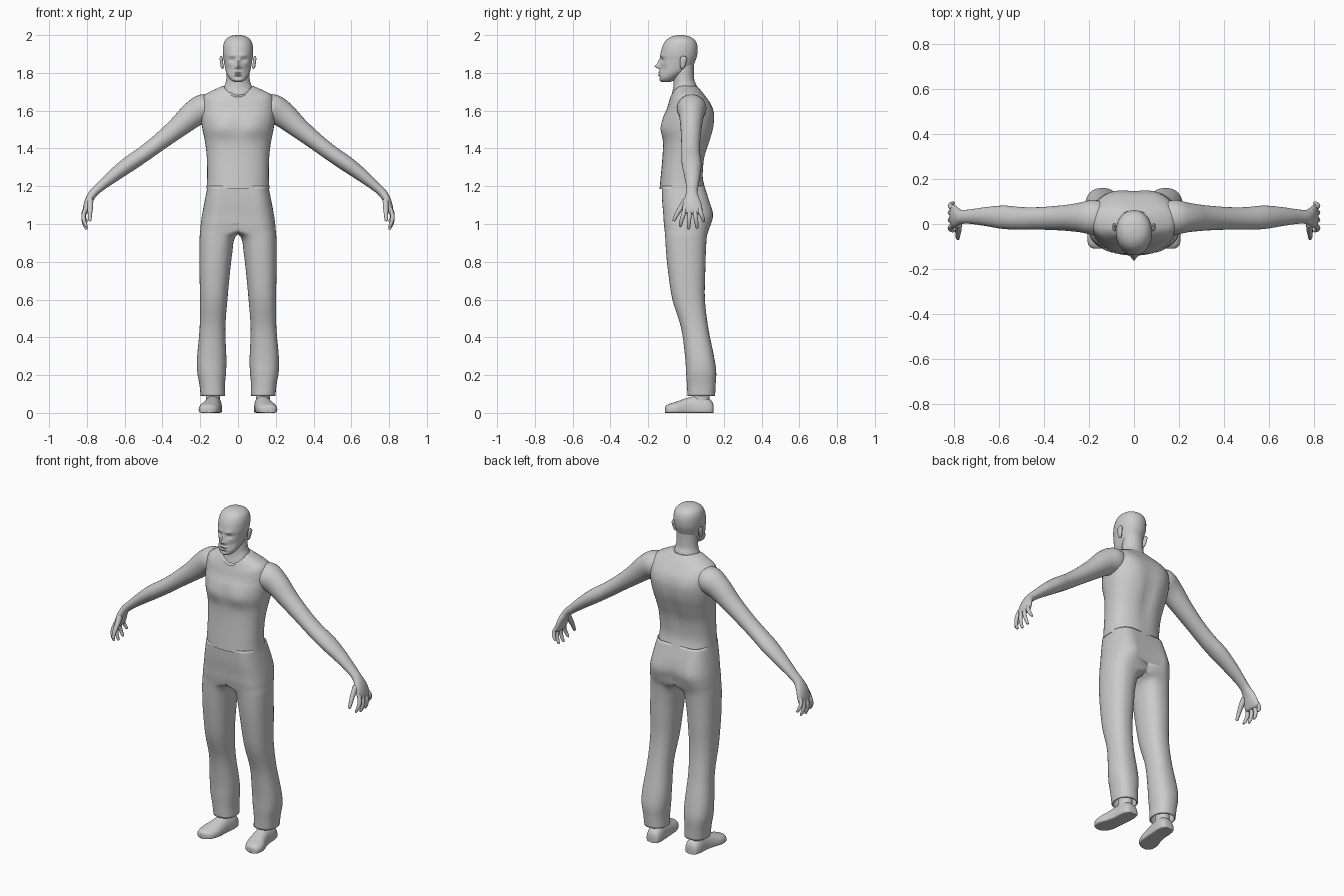
import bpy, bmesh, math
from mathutils import Vector


def resample(rows, k):
    """Catmull-Rom interpolation through rows of numbers."""
    out = []
    for i in range(len(rows) - 1):
        a, b, c, d = (rows[max(i - 1, 0)], rows[i], rows[i + 1], rows[min(i + 2, len(rows) - 1)])
        for j in range(k):
            t = j / k
            out.append([.5 * (2 * q + (r - p) * t + (2 * p - 5 * q + 4 * r - s) * t * t
                              + (3 * q - p - 3 * r + s) * t ** 3) for p, q, r, s in zip(a, b, c, d)])
    out.append(list(rows[-1]))
    return out


def pw(v, p):
    return 0 if abs(v) < 1e-6 else math.copysign(abs(v) ** p, v)


def angles(n):
    return [(math.cos(2 * math.pi * i / n), math.sin(2 * math.pi * i / n)) for i in range(n)]


def bump(rings, bumps, ymid=0):
    """Push the front (-1) or back (+1) in y with soft symmetric bumps."""
    for ring in rings:
        for v in ring:
            x, y, z = v
            for bx, side, bz, rx, rz, d in bumps:
                if (y - ymid) * side > 0:
                    w = math.exp(-((abs(x) - bx) / rx) ** 2 - ((z - bz) / rz) ** 2)
                    v.y += d * w * min(1, abs(y - ymid) / .06)


def loft(name, rings, mirror=False, caps=True, half=False, thick=0):
    bm = bmesh.new()
    vs = [[bm.verts.new(p) for p in r] for r in rings]
    n = len(rings[0])
    for a, b in zip(vs, vs[1:]):
        for i in range(n):
            q = (a[i], a[(i + 1) % n], b[(i + 1) % n], b[i])
            if not (half and all(v.co.x < 1e-4 for v in q)):
                bm.faces.new(q)
    if caps:
        bm.faces.new(vs[0])
        bm.faces.new(vs[-1])
    bmesh.ops.delete(bm, geom=[v for v in bm.verts if not v.link_faces], context='VERTS')
    bmesh.ops.recalc_face_normals(bm, faces=bm.faces)
    me = bpy.data.meshes.new(name)
    bm.to_mesh(me)
    bm.free()
    for p in me.polygons:
        p.use_smooth = True
    me.set_sharp_from_angle(angle=math.radians(50))
    ob = bpy.data.objects.new(name, me)
    bpy.context.collection.objects.link(ob)
    if mirror:
        ob.modifiers.new("mirror", 'MIRROR').merge_threshold = .0005
    if thick:
        ob.modifiers.new("cloth", 'SOLIDIFY').thickness = thick
    return ob


def body_rings(rows, k, n, p=.85):
    """Horizontal sections: z side, z front, z back, half width, y front, y back."""
    rings = []
    for zs, zf, zb, hw, yf, yb in resample(rows, k):
        rings.append([Vector((hw * pw(c, p), (yf + yb) / 2 + (yb - yf) / 2 * pw(s, p),
                              zs + ((zb if s > 0 else zf) - zs) * s * s)) for c, s in angles(n)])
    return rings


def tube(name, rows, k=4, n=20):
    """Tube along a path: x, y, z, radius across, radius in y."""
    rows = resample(rows, k)
    cs = [Vector(r[:3]) for r in rows]
    rings = []
    for i, r in enumerate(rows):
        t = (cs[min(i + 1, len(cs) - 1)] - cs[max(i - 1, 0)]).normalized()
        u = t.cross(Vector((0, 1, 0))).normalized()
        v = u.cross(t)
        rings.append([cs[i] + u * r[3] * c + v * r[4] * s for c, s in angles(n)])
    return loft(name, rings, mirror=True)


def flat(rows):
    return [(z, z, z, *r) for z, *r in rows]


# Sleeveless shirt with scooped neckline
shirt = body_rings(flat([
    (1.185, .167, -.14, .103), (1.25, .163, -.134, .09), (1.35, .165, -.125, .1),
    (1.43, .174, -.122, .125), (1.5, .188, -.13, .145), (1.56, .196, -.122, .15)]) + [
    (1.61, 1.595, 1.6, .197, -.108, .145), (1.645, 1.615, 1.635, .194, -.1, .132),
    (1.682, 1.635, 1.67, .178, -.094, .108), (1.707, 1.655, 1.7, .135, -.088, .085),
    (1.732, 1.672, 1.728, .077, -.083, .06)], 5, 48)
bump(shirt, [(.08, -1, 1.51, .055, .05, -.01), (0, -1, 1.52, .02, .06, .005),
             (0, 1, 1.43, .03, .13, -.012), (.1, 1, 1.58, .05, .07, .006)])
loft("shirt", shirt)

# Neck
loft("neck", body_rings([
    (1.69, 1.64, 1.69, .085, -.085, .065), (1.733, 1.675, 1.733, .071, -.079, .056),
    (1.76, 1.72, 1.76, .063, -.068, .045), (1.8, 1.77, 1.8, .06, -.065, .042),
    (1.85, 1.83, 1.85, .058, -.06, .042)], 4, 32, 1))

# Head with a modelled face
head = body_rings(flat([
    (1.753, .022, -.132, -.08), (1.762, .038, -.141, -.06), (1.78, .052, -.143, -.035),
    (1.805, .063, -.14, .005), (1.835, .07, -.138, .036), (1.87, .076, -.136, .052),
    (1.9, .08, -.135, .06), (1.94, .079, -.125, .061), (1.97, .07, -.108, .05),
    (1.988, .052, -.085, .028), (1.997, .03, -.06, .002), (2.0, .01, -.035, -.02)]), 5, 72, .95)
bump(head, [(0, -1, 1.834, .011, .011, -.024), (0, -1, 1.855, .009, .018, -.013),
            (.014, -1, 1.829, .006, .006, -.008), (.03, -1, 1.868, .015, .01, .013),
            (.03, -1, 1.868, .008, .005, -.005), (.028, -1, 1.893, .022, .008, -.005),
            (0, -1, 1.803, .02, .005, -.008), (0, -1, 1.789, .018, .005, -.008),
            (0, -1, 1.796, .025, .0035, .006), (0, -1, 1.776, .025, .007, .005),
            (.045, -1, 1.82, .015, .02, .006)], -.03)
loft("head", head)

# Ears
tube("ear", [(.08, -.02, 1.822, .004, .006), (.083, -.019, 1.832, .008, .012),
             (.087, -.016, 1.855, .008, .017), (.089, -.012, 1.877, .008, .018),
             (.089, -.009, 1.888, .003, .008)], 4, 16)

# Arms down to the palms
tube("arm", [
    (.13, .03, 1.62, .058, .065), (.18, .03, 1.612, .076, .078), (.24, .029, 1.578, .069, .066),
    (.32, .027, 1.51, .055, .056), (.42, .025, 1.43, .045, .05), (.5, .025, 1.37, .042, .05),
    (.58, .03, 1.315, .041, .052), (.66, .033, 1.255, .034, .042), (.73, .033, 1.197, .025, .032),
    (.766, .031, 1.163, .023, .031), (.788, .031, 1.128, .021, .043), (.801, .033, 1.09, .019, .052),
    (.808, .034, 1.062, .014, .052), (.81, .034, 1.052, .006, .04)], 4, 28)

# Fingers and thumb
for i, (y0, y1, tip) in enumerate([(-.006, -.03, .985), (.02, .014, .972), (.045, .058, .977), (.07, .093, 1.01)]):
    h = 1.075 - tip
    tube(f"finger_{i + 1}", [
        (.806, y0, 1.085, .01, .011), (.818, y0 * .6 + y1 * .4, 1.085 - h * .45, .011, .0115),
        (.814, y0 * .2 + y1 * .8, 1.085 - h * .8, .01, .01), (.803, y1, tip + .003, .007, .007),
        (.802, y1, tip, .002, .002)], 4, 12)
tube("thumb", [(.782, .0, 1.125, .016, .018), (.782, -.028, 1.085, .014, .014),
               (.784, -.05, 1.05, .011, .011), (.784, -.064, 1.02, .008, .008),
               (.784, -.066, 1.015, .002, .002)], 4, 12)

# Trousers: one half, mirrored at the centre seam
# z, centre x, outer radius, inner radius, inner power, y front, y back
leg = []
for z, cx, ro, ri, p, yf, yb in resample([
        (1.2, .08, .081, .15, .25, -.128, .098), (1.12, .085, .092, .15, .25, -.126, .122),
        (1.05, .09, .1, .15, .25, -.12, .135), (1, .095, .102, .15, .25, -.117, .128),
        (.965, .1, .1, .14, .35, -.113, .118), (.93, .11, .093, .095, .75, -.11, .11),
        (.85, .118, .086, .088, .9, -.105, .105), (.75, .124, .08, .082, .9, -.095, .102),
        (.6, .128, .073, .072, .9, -.072, .1), (.45, .133, .07, .066, .9, -.026, .118),
        (.3, .14, .076, .078, .9, -.005, .148), (.22, .14, .076, .077, .9, 0, .16),
        (.15, .137, .067, .068, .9, .005, .157), (.09, .132, .066, .064, .9, .008, .154)], 4):
    ring = []
    for c, s in angles(40):
        e, r = (.85, ro) if c > -1e-6 else (p, ri)
        ring.append(Vector((max(0, cx + r * pw(c, e)), (yf + yb) / 2 + (yb - yf) / 2 * pw(s, e), z)))
    leg.append(ring)
bump(leg, [(.085, 1, 1.05, .05, .06, .008), (0, 1, 1.03, .018, .07, -.014)])
loft("trousers", leg, mirror=True, caps=False, half=True, thick=.008)

# Ankles
tube("ankle", [(.132, .085, .25, .04, .045), (.132, .085, .15, .036, .042), (.132, .08, .05, .038, .045)], 3, 20)

# Shoes: sections along y with a flat sole
shoe = []
for y, cx, hw, h in resample([
        (.146, .128, .018, .035), (.137, .128, .037, .062), (.1, .13, .046, .09),
        (.05, .133, .046, .09), (0, .14, .05, .077), (-.05, .151, .056, .06),
        (-.09, .158, .046, .047), (-.106, .162, .027, .037), (-.11, .163, .01, .028)], 4):
    shoe.append([Vector((cx + hw * pw(c, .9 if s > 0 else .35), y,
                         .018 + (h - .018) * pw(s, .9) if s > 0 else .018 + .018 * pw(s, .35)))
                 for c, s in angles(32)])
loft("shoe", shoe, mirror=True)
